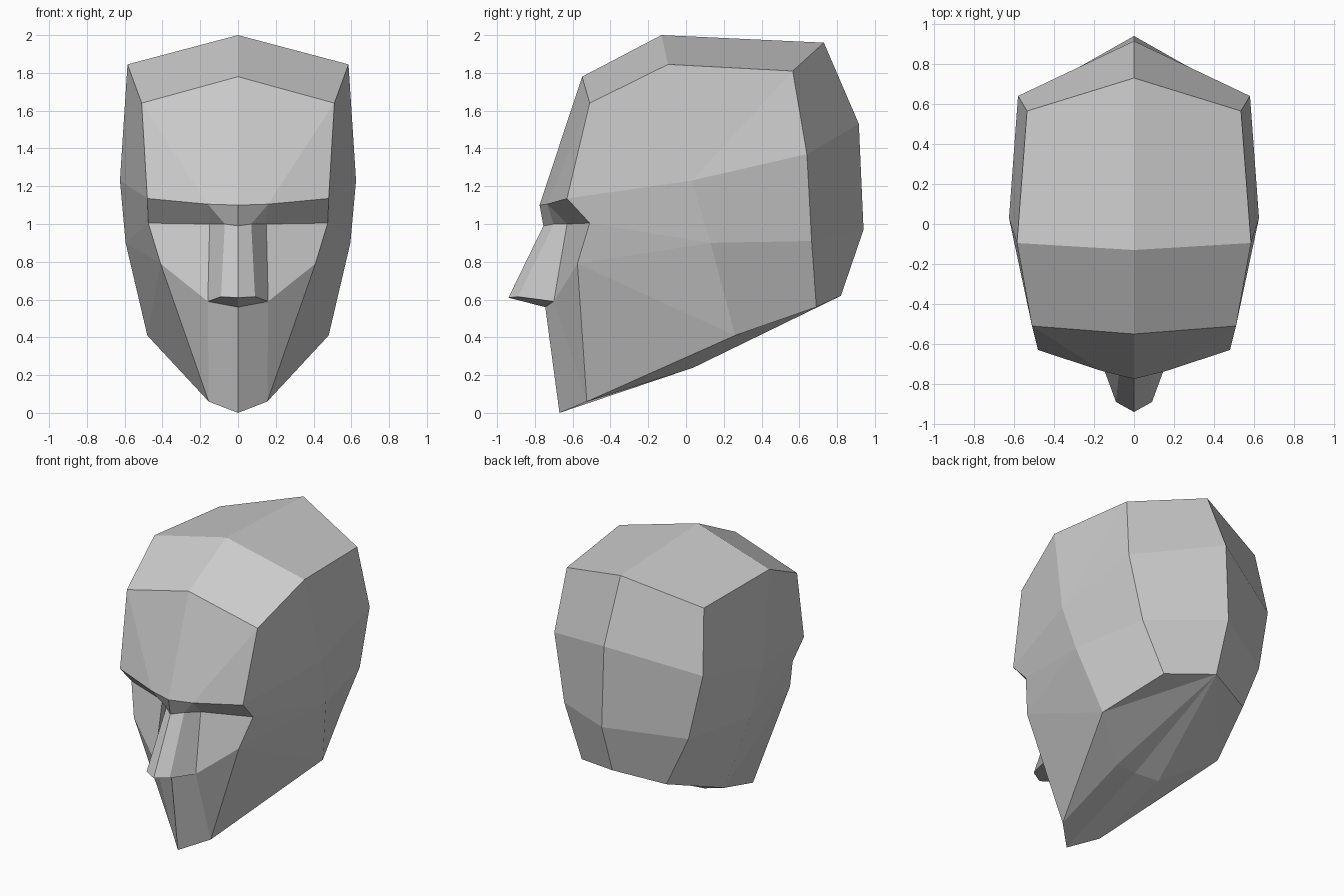
import bpy
import bmesh

default_cube = bpy.data.objects.get("Cube")
if default_cube:
    bpy.data.objects.remove(default_cube, do_unlink=True)

bm = bmesh.new()


def profile(*coords):
    """Add a row of points and return its vertices."""
    return [bm.verts.new(co) for co in coords]


def centre(*pairs):
    """Add points lying on the symmetry plane, given as (y, z)."""
    return profile(*[(0, y, z) for y, z in pairs])


def face(*verts):
    bm.faces.new(verts)


def strip(row_a, row_b):
    """Bridge two rows of equal length with quads."""
    for a, b, c, d in zip(row_a, row_b, row_b[1:], row_a[1:]):
        face(a, b, c, d)


# Skull: centre profile and outer ridge, from forehead over the crown to the nape
crown = centre((-.55, 1.78), (-.13, 2), (.73, 1.96), (.915, 1.53), (.94, .97), (.82, .62))
ridge = profile((.51, -.51, 1.64), (.585, -.095, 1.845), (.535, .565, 1.81),
                (.58, .64, 1.37), (.485, .665, .91), (.33, .69, .56))
strip(crown, ridge)
nape = crown[-1]
forehead, temple, crown_side, back_side, nape_side, nape_corner = ridge

# Widest line of the side, down to the jaw corner
side = profile((.625, .03, 1.23), (.595, .13, .9), (.48, .26, .41))
side_top, side_mid, jaw = side
strip(side, ridge[3:])
face(crown_side, side_top, back_side)
face(temple, side_top, crown_side)

# Brow
brow_centre, bridge = centre((-.775, 1.1), (-.755, .99))
brow_inner, brow_outer = profile((.16, -.735, 1.105), (.48, -.63, 1.135))
bridge_side, eye_inner, eye_outer = profile(
    (.07, -.7, 1), (.15, -.63, 1), (.475, -.51, 1.005))
face(crown[0], forehead, brow_inner, brow_centre)
face(forehead, brow_outer, brow_inner)
face(forehead, temple, side_top, brow_outer)
face(brow_outer, side_top, side_mid, eye_outer)
face(brow_centre, brow_inner, bridge_side, bridge)
face(brow_inner, eye_inner, bridge_side)
face(brow_inner, brow_outer, eye_outer, eye_inner)

# Nose
nose_tip, nose_root = centre((-.94, .61), (-.745, .56))
tip_side, nostril = profile((.09, -.89, .615), (.16, -.7, .59))
strip([bridge, bridge_side, eye_inner], [nose_tip, tip_side, nostril])
face(nose_tip, tip_side, nostril, nose_root)

# Cheek and chin
chin, = centre((-.67, 0))
cheek, chin_side = profile((.41, -.575, .79), (.155, -.525, .06))
face(eye_inner, eye_outer, cheek, nostril)
face(nostril, cheek, chin_side)
face(nose_root, nostril, chin_side, chin)
face(eye_outer, side_mid, cheek)
face(cheek, side_mid, jaw)
face(cheek, jaw, chin_side)

# Underside of the jaw
throat, = centre((.01, .25))
throat_side, = profile((.17, .04, .24))
face(chin, chin_side, throat_side, throat)
face(chin_side, jaw, throat_side)
face(throat, throat_side, nape)
face(throat_side, jaw, nape)
face(jaw, nape_corner, nape)

# Mirror the half and orient the closed surface
bmesh.ops.mirror(bm, geom=bm.verts[:] + bm.edges[:] + bm.faces[:],
                 axis='X', merge_dist=.001)
bmesh.ops.recalc_face_normals(bm, faces=bm.faces[:])

mesh = bpy.data.meshes.new("head")
bm.to_mesh(mesh)
bm.free()
head = bpy.data.objects.new("head", mesh)
bpy.context.collection.objects.link(head)

# Plain grey material
grey = bpy.data.materials.new("plain grey")
grey.use_nodes = True
colour = (.6, .6, .6, 1)
grey.diffuse_color = colour
grey.node_tree.nodes["Principled BSDF"].inputs["Base Color"].default_value = colour
mesh.materials.append(grey)
